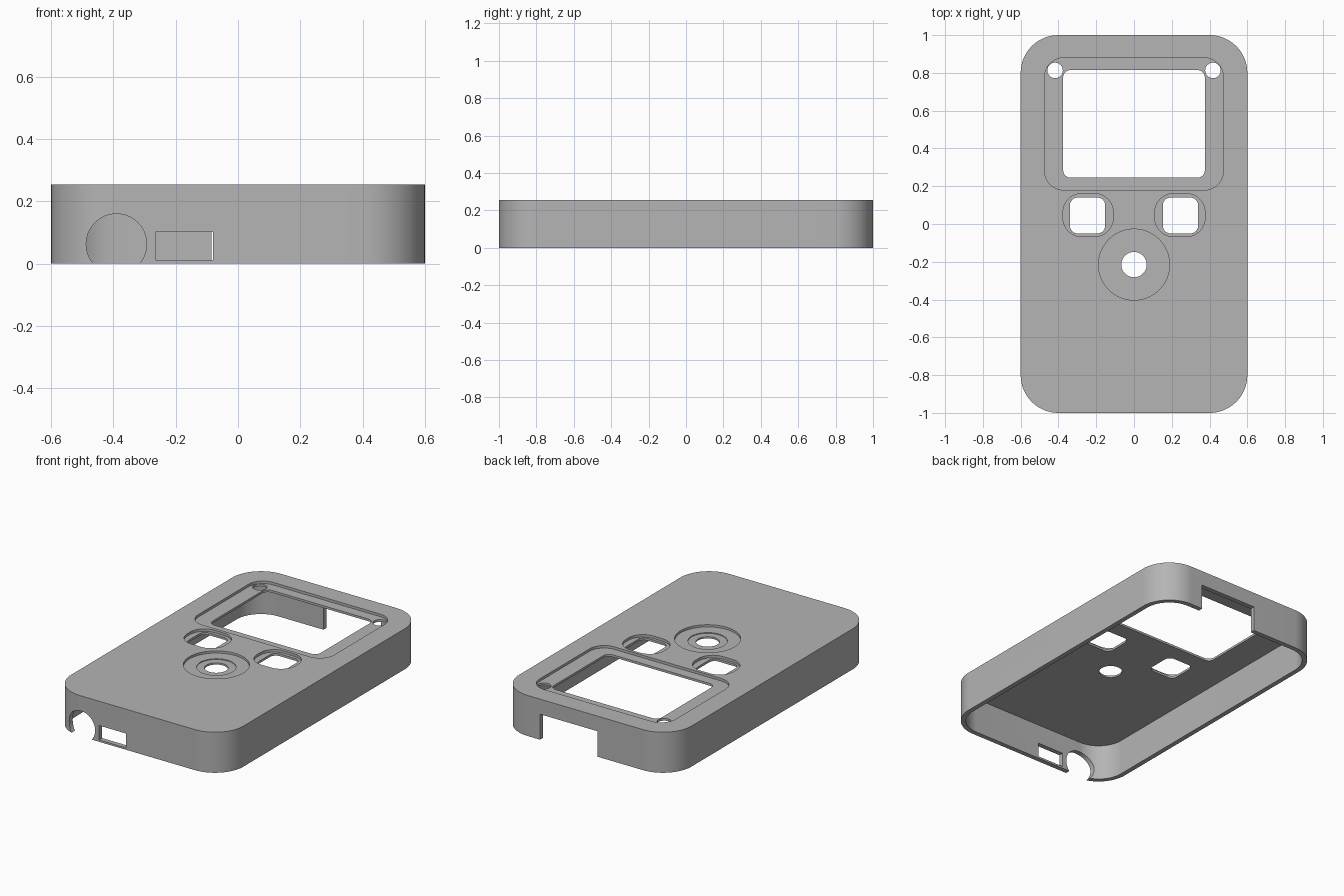
import bpy, bmesh
from math import sin, cos, pi, radians
from mathutils import Matrix

if "Cube" in bpy.data.objects:
    bpy.data.objects.remove(bpy.data.objects["Cube"])

W, L, H = 1.2, 2.0, 0.255      # overall size
WALL = 0.03                    # shell thickness
CEIL = H - WALL                # underside of the face plate

grey = bpy.data.materials.new("light grey plastic")
grey.use_nodes = True
grey.diffuse_color = (0.46, 0.46, 0.46, 1)
grey.node_tree.nodes["Principled BSDF"].inputs["Base Color"].default_value = grey.diffuse_color


def rounded(w, h, r, steps=12):
    """Outline of a rounded rectangle, counter-clockwise."""
    pts = []
    for k, (sx, sy) in enumerate([(1, 1), (-1, 1), (-1, -1), (1, -1)]):
        for i in range(steps + 1):
            a = (k + i / steps) * pi / 2
            pts.append((sx * (w / 2 - r) + r * cos(a), sy * (h / 2 - r) + r * sin(a)))
    return pts


def circle(r, n=48):
    return [(r * cos(2 * pi * i / n), r * sin(2 * pi * i / n)) for i in range(n)]


def rect(w, h):
    return [(-w / 2, -h / 2), (w / 2, -h / 2), (w / 2, h / 2), (-w / 2, h / 2)]


def prism(name, outline, depth, loc, axis="z"):
    """Extrude an outline by depth along an axis, starting at loc."""
    bm = bmesh.new()
    face = bm.faces.new([bm.verts.new((x, y, 0)) for x, y in outline])
    ext = bmesh.ops.extrude_face_region(bm, geom=[face])
    top = [v for v in ext["geom"] if isinstance(v, bmesh.types.BMVert)]
    bmesh.ops.translate(bm, verts=top, vec=(0, 0, depth))
    turn = {"z": Matrix(), "y": Matrix.Rotation(radians(90), 4, "X"),
            "x": Matrix.Rotation(radians(90), 4, "Y")}[axis]
    bm.transform(Matrix.Translation(loc) @ turn)
    bmesh.ops.recalc_face_normals(bm, faces=bm.faces)
    mesh = bpy.data.meshes.new(name)
    bm.to_mesh(mesh)
    bm.free()
    obj = bpy.data.objects.new(name, mesh)
    bpy.context.collection.objects.link(obj)
    return obj


case = prism("case_shell", rounded(W, L, 0.2, 20), H, (0, 0, 0))
case.data.materials.append(grey)
cutters = []


def cut(name, *args):
    cutter = prism(name, *args)
    cutter.hide_render = True
    cutters.append(cutter)


def recess(name, outline, x, y, depth):
    cut(name, outline, 0.1, (x, y, H - depth))


def through(name, outline, x, y):
    cut(name, outline, 0.2, (x, y, CEIL - 0.07))


# hollow inside, open at the bottom
cut("cavity", rounded(W - 2 * WALL, L - 2 * WALL, 0.17, 20), CEIL + 0.1, (0, 0, -0.1))

# screen recess and window
recess("screen_recess", rounded(0.945, 0.7, 0.1), 0, 0.53, 0.016)
through("screen_window", rounded(0.75, 0.57, 0.04), 0, 0.53)

# mirrored screw holes and button openings
for side in (-1, 1):
    through("screw_hole", circle(0.041), side * 0.418, 0.813)
    recess("button_recess", rounded(0.266, 0.228, 0.1), side * 0.243, 0.047, 0.016)
    through("button_window", rounded(0.186, 0.19, 0.04), side * 0.246, 0.045)

# stepped joystick dish and its hole
recess("joystick_recess", circle(0.188, 64), 0, -0.215, 0.014)
recess("joystick_step", circle(0.112, 64), 0, -0.215, 0.019)
through("joystick_hole", circle(0.067), 0, -0.215)

# front wall: jack opening and port slot
cut("jack_opening", circle(0.097, 64), 0.2, (-0.39, -0.9, 0.063), "y")
cut("port_slot", rect(0.185, 0.09), 0.2, (-0.1725, -0.9, 0.057), "y")

# left wall: small round hole
cut("side_hole", circle(0.04), 0.2, (0.5, -0.455, 0.065), "x")

# back wall: wide notch open at the bottom
cut("back_notch", rect(0.4, 0.36), 0.2, (0.115, 1.1, -0.02), "y")

# carve everything, then drop the cutters
for cutter in cutters:
    mod = case.modifiers.new(cutter.name, "BOOLEAN")
    mod.operation = "DIFFERENCE"
    mod.solver = "EXACT"
    mod.object = cutter
graph = bpy.context.evaluated_depsgraph_get()
carved = bpy.data.meshes.new_from_object(case.evaluated_get(graph))
case.modifiers.clear()
case.data = carved
carved.name = "case_shell"
for cutter in cutters:
    bpy.data.objects.remove(cutter)

# a single material throughout
carved.materials.clear()
carved.materials.append(grey)
for poly in carved.polygons:
    poly.material_index = 0

bpy.ops.object.select_all(action="DESELECT")
case.select_set(True)
bpy.context.view_layer.objects.active = case
bpy.ops.object.shade_smooth_by_angle(angle=radians(30))
